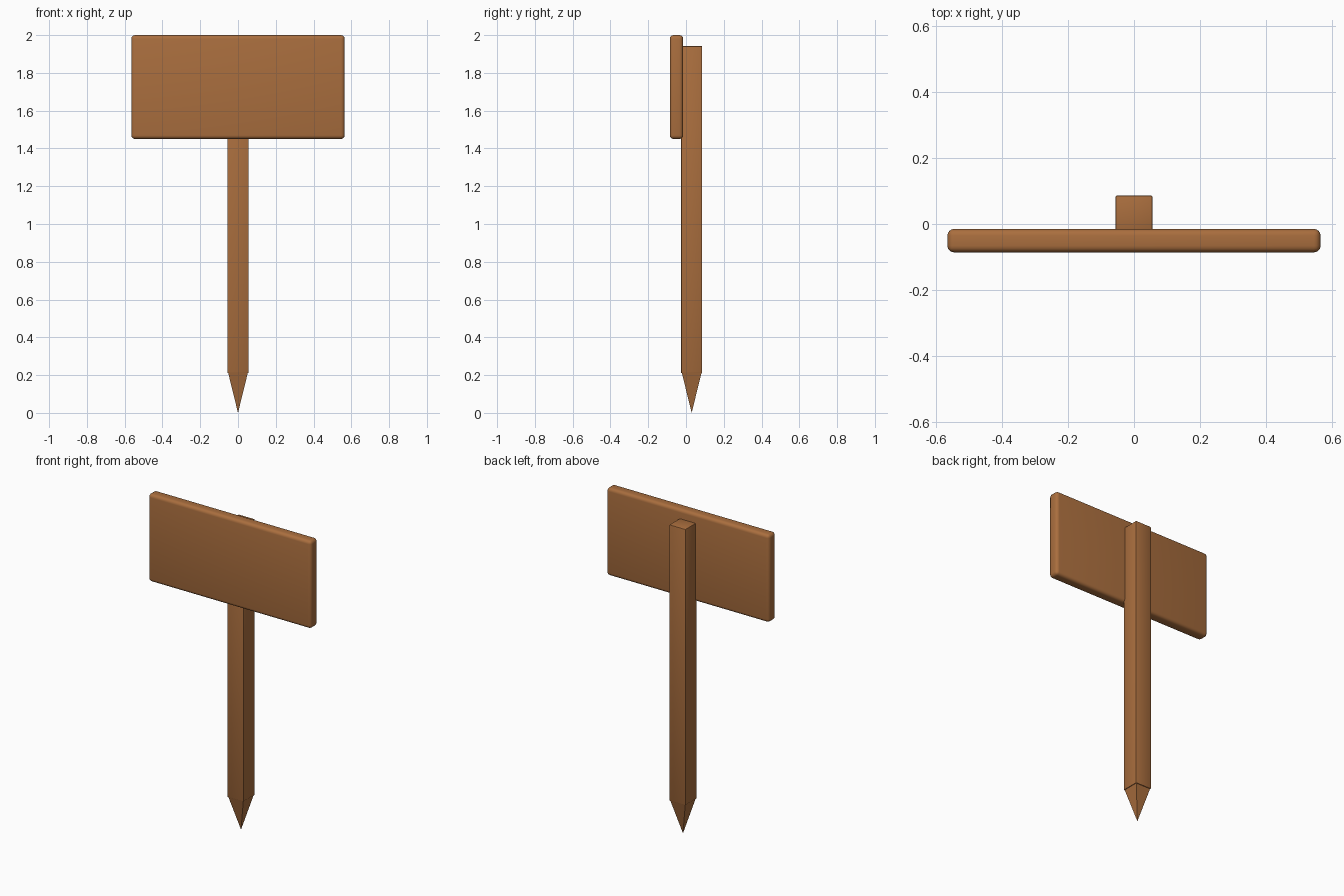
import bpy, math

if "Cube" in bpy.data.objects:
    bpy.data.objects.remove(bpy.data.objects["Cube"])

wood = bpy.data.materials.new("brown wood")
wood.diffuse_color = (0.40, 0.156, 0.048, 1)
wood.use_nodes = True
wood.node_tree.nodes["Principled BSDF"].inputs["Base Color"].default_value = wood.diffuse_color


def finish(obj, name):
    obj.name = name
    obj.data.materials.append(wood)
    bpy.ops.object.shade_smooth_by_angle(angle=math.radians(35))


def box(name, x, y, z, bevel, segments):
    """Rounded box from (min, max) ranges."""
    bpy.ops.mesh.primitive_cube_add(size=1, location=[(a + b) / 2 for a, b in (x, y, z)])
    obj = bpy.context.object
    obj.scale = [b - a for a, b in (x, y, z)]
    bpy.ops.object.transform_apply(location=False, rotation=False, scale=True)
    mod = obj.modifiers.new("round", "BEVEL")
    mod.width, mod.segments = bevel, segments
    bpy.ops.object.modifier_apply(modifier=mod.name)
    finish(obj, name)


# Sign board and the post behind it
box("sign_board", (-0.565, 0.565), (-0.086, -0.015), (1.45, 2.0), 0.02, 4)
box("post", (-0.056, 0.056), (-0.026, 0.086), (0.21, 1.942), 0.004, 2)

# Four-sided pointed stake under the post
bpy.ops.mesh.primitive_cone_add(vertices=4, radius1=0.052 * math.sqrt(2), radius2=0,
                                depth=0.212, location=(0, 0.03, 0.106),
                                rotation=(math.pi, 0, math.pi / 4))
finish(bpy.context.object, "stake_point")
